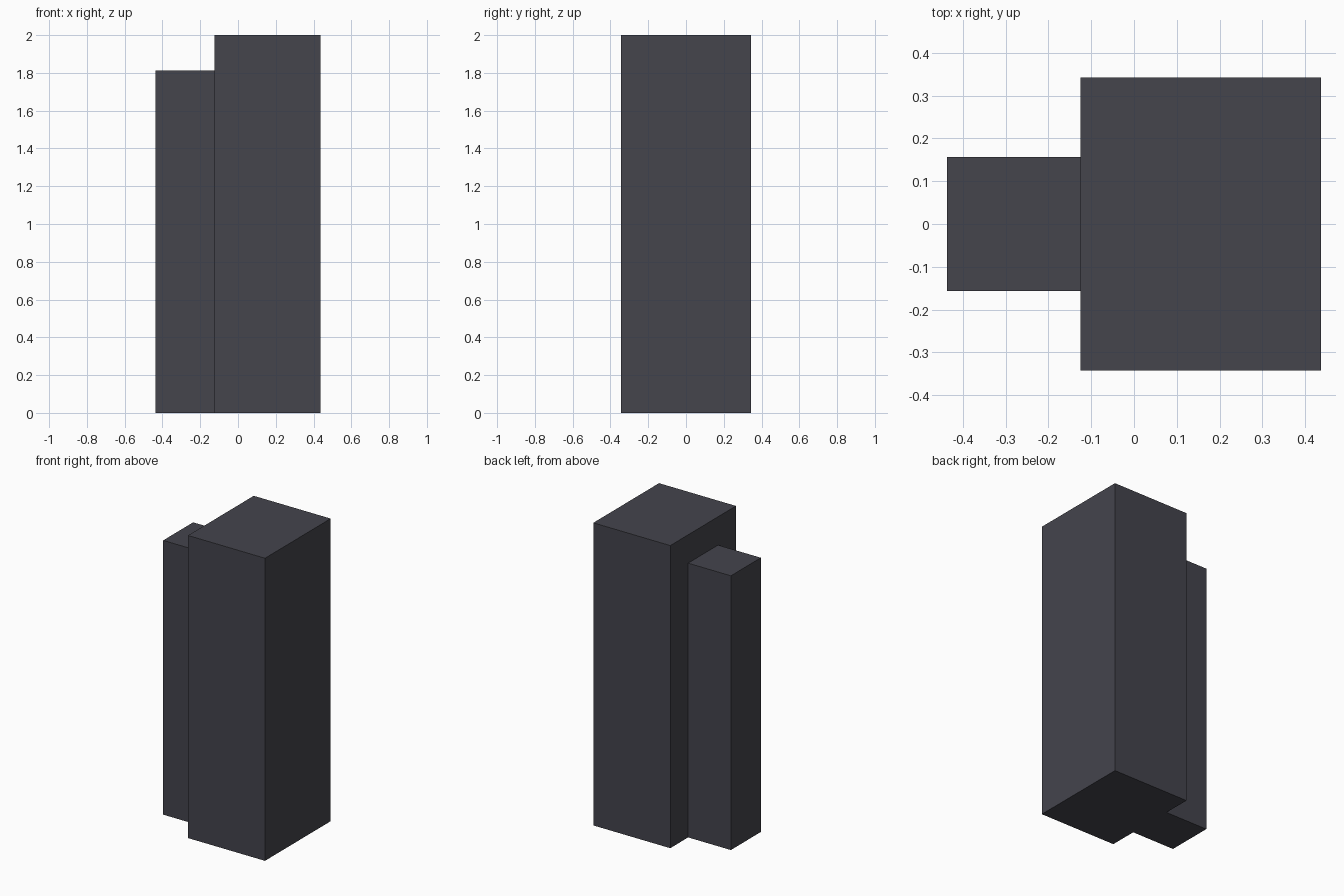
import bpy

cube = bpy.data.objects.get("Cube")
if cube:
    bpy.data.objects.remove(cube, do_unlink=True)

# One flat dark slate colour
slate = bpy.data.materials.new("dark_slate")
slate.use_nodes = True
colour = (0.058, 0.058, 0.073, 1.0)
slate.diffuse_color = colour
slate.node_tree.nodes["Principled BSDF"].inputs["Base Color"].default_value = colour


def tower(name, x0, x1, depth, height):
    """Upright block standing on the ground, centred front to back."""
    bpy.ops.mesh.primitive_cube_add(size=1, location=((x0 + x1) / 2, 0, height / 2))
    block = bpy.context.object
    block.name = name
    block.scale = (x1 - x0, depth, height)
    bpy.ops.object.transform_apply(location=False, rotation=False, scale=True)
    block.data.materials.append(slate)
    return block


# Main tower with a slimmer, lower tower against its right side
tower("main_tower", -0.125, 0.4375, 0.686, 2.0)
tower("side_tower", -0.4375, -0.125, 0.3125, 1.8125)
